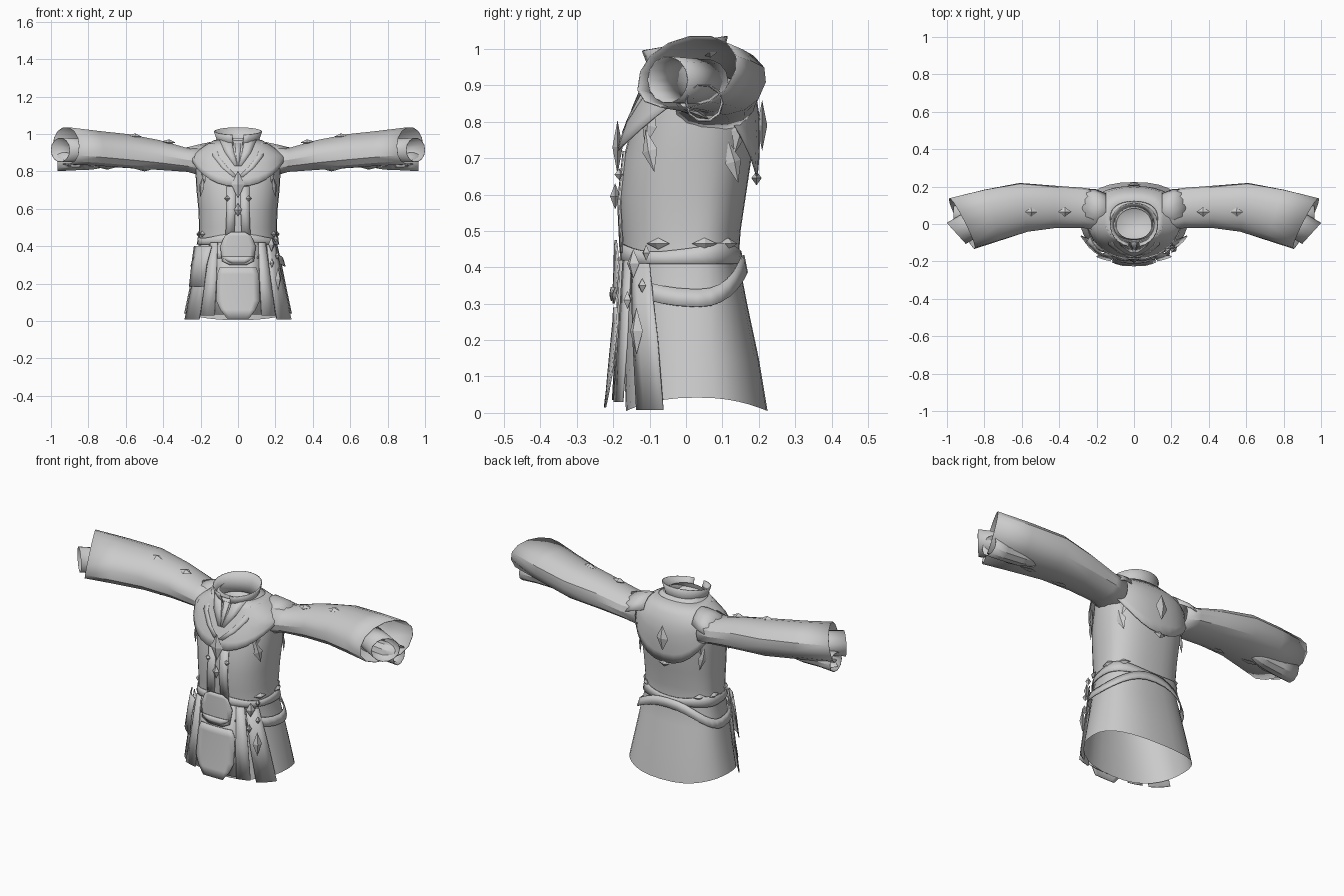
import bpy, bmesh
from math import sin, cos, pi, radians, asin, copysign
from mathutils import Vector

cube = bpy.data.objects.get("Cube")
if cube:
    bpy.data.objects.remove(cube, do_unlink=True)

cloth = bpy.data.materials.new("grey cloth")
cloth.use_nodes = True
cloth.diffuse_color = (0.6, 0.6, 0.6, 1)
cloth.node_tree.nodes["Principled BSDF"].inputs["Base Color"].default_value = (0.6, 0.6, 0.6, 1)

# Tunic silhouette: height, half width, front y, back y
PROFILE = [(0.0, .297, -.165, .225), (.15, .265, -.17, .2), (.3, .235, -.17, .168),
           (.42, .208, -.172, .145), (.5, .208, -.178, .15), (.6, .212, -.183, .165),
           (.7, .222, -.172, .18), (.8, .228, -.146, .188), (.88, .23, -.112, .18),
           (.93, .175, -.092, .155), (.98, .1, -.08, .1)]
MID_Y = 0.03
BOXY = 0.85


def boxed(k, power=BOXY):
    return copysign(abs(k) ** power, k)


def surf(a, z, off=0.0):
    """Point on the tunic at angle a (0 is front, positive to +x)."""
    z0 = min(max(z, 0), .979)
    for p, q in zip(PROFILE, PROFILE[1:]):
        if p[0] <= z0 <= q[0]:
            t = (z0 - p[0]) / (q[0] - p[0])
            hx, yf, yb = (p[i] + t * (q[i] - p[i]) for i in (1, 2, 3))
            break
    depth = (MID_Y - yf) if cos(a) > 0 else (yb - MID_Y)
    return Vector(((hx + off) * boxed(sin(a)), MID_Y - (depth + off) * boxed(cos(a)), z))


def angle_at(x, z):
    hx = surf(pi / 2, z).x
    return asin(boxed(max(-1, min(1, x / hx)), 1 / BOXY))


def finish(name, verts, faces, thick=0.0, angle=30):
    mesh = bpy.data.meshes.new(name)
    mesh.from_pydata([tuple(v) for v in verts], [], faces)
    bm = bmesh.new()
    bm.from_mesh(mesh)
    bmesh.ops.recalc_face_normals(bm, faces=bm.faces)
    bm.to_mesh(mesh)
    bm.free()
    mesh.materials.append(cloth)
    ob = bpy.data.objects.new(name, mesh)
    bpy.context.collection.objects.link(ob)
    bpy.ops.object.select_all(action='DESELECT')
    ob.select_set(True)
    bpy.context.view_layer.objects.active = ob
    bpy.ops.object.shade_smooth_by_angle(angle=radians(angle))
    if thick:
        mod = ob.modifiers.new("thickness", 'SOLIDIFY')
        mod.thickness = thick
        mod.offset = 0
    return ob


def grid(name, rows, closed=False, thick=0.0, angle=30):
    n = len(rows[0])
    faces = []
    for r in range(len(rows) - 1):
        for c in range(n if closed else n - 1):
            d = (c + 1) % n
            faces.append((r * n + c, r * n + d, (r + 1) * n + d, (r + 1) * n + c))
    return finish(name, [v for row in rows for v in row], faces, thick, angle)


def ring(centre, u, v, n=14, power=1.0):
    """Rounded section; a power below 1 makes its lower half boxier."""
    pts = []
    for i in range(n):
        c, s = cos(2 * pi * i / n), sin(2 * pi * i / n)
        if s < 0:
            c, s = boxed(c, power), boxed(s, power)
        pts.append(Vector(centre) + Vector(u) * c + Vector(v) * s)
    return pts


def wrap(name, top, bottom, off_top, off_bottom, steps=4, thick=.005):
    """Cloth around the whole body between two edge heights given by angle."""
    rows = []
    for s in range(steps + 1):
        t = s / steps
        row = []
        for i in range(32):
            a = 2 * pi * i / 32
            z = top(a) + t * (bottom(a) - top(a))
            row.append(surf(a, z, off_top + t * (off_bottom - off_top)))
        rows.append(row)
    return grid(name, rows, True, thick)


def panel(name, rows, side=1, cols=5):
    """Hanging cloth piece; rows hold height, two x edges and offset."""
    out = []
    for z, x0, x1, off in rows:
        a0, a1 = angle_at(side * x0, z), angle_at(side * x1, z)
        out.append([surf(a0 + (a1 - a0) * c / (cols - 1), z, off) for c in range(cols)])
    return grid(name, out, False, .005)


def diamond(name, pos, normal, up, w, h, d=.014):
    n, up = Vector(normal).normalized(), Vector(up)
    up = (up - n * up.dot(n)).normalized()
    s, p = up.cross(n), Vector(pos)
    verts = [p + up * h, p + s * w, p - up * h, p - s * w, p + n * d, p - n * d]
    faces = [(i, (i + 1) % 4, k) for i in range(4) for k in (4, 5)]
    return finish(name, verts, faces, angle=5)


def body_diamond(name, a, z, w, h, off=.02):
    return diamond(name, surf(a, z, off), (sin(a), -cos(a), 0), (0, 0, 1), w, h)


# Body and skirt
def hem(a):
    return .005 + .037 * sin(a) ** 2


body_rows = [[surf(2 * pi * i / 32, max(p[0], hem(2 * pi * i / 32))) for i in range(32)]
             for p in PROFILE]
grid("tunic_body", body_rows, True)
neck = [surf(2 * pi * i / 24, .955) for i in range(24)]
finish("neck_lining", neck + [Vector((0, .01, .84))], [(i, (i + 1) % 24, 24) for i in range(24)])

# Mantle over the shoulders, pointed at front and back
def mantle_edge(a):
    return .875 - (.155 if cos(a) > 0 else .225) * abs(cos(a)) ** 1.5


wrap("mantle", lambda a: .965, mantle_edge, .005, .022, 6)

# Standing collar, open at the front
collar = []
for t in (0, .5, 1):
    row = []
    for i in range(25):
        a = radians(14 + 332 * i / 24)
        r = .098 + .028 * t
        z = .93 + t * (.085 - .02 * cos(a))
        row.append(Vector((r * sin(a), -.005 - r * .93 * cos(a), z)))
    collar.append(row)
grid("collar", collar, False, .006)
for side, label in ((1, "left"), (-1, "right")):
    panel(label + "_lapel", [(.97, .03, .088, .014), (.9, .02, .065, .014),
                             (.83, .002, .018, .016)], side, 3)
    panel(label + "_mantle_trim", [(.95, .115, .14, .01), (.88, .095, .125, .016),
                                   (.82, .05, .08, .018), (.77, 0, .025, .02)], side, 3)
panel("neck_slit", [(.95, -.016, .016, .012), (.83, -.004, .004, .016)], 1, 3)

# Waist band and slung belt
wrap("waist_band", lambda a: .455 + .012 * cos(3 * a), lambda a: .41, .004, .008, 2)
def slung(a):
    return .355 - .04 * sin(a) ** 2 + (.055 * cos(a) ** 2 if cos(a) < 0 else .01 * cos(a))


wrap("slung_belt", lambda a: slung(a) + .024, lambda a: slung(a) - .024, .012, .016, 1)

# Front panels
panel("apron_back", [(.42, -.105, .105, .012), (.2, -.11, .11, .022), (.035, -.115, .115, .035)])
panel("apron", [(.29, -.085, .085, .028), (.25, -.1, .1, .03), (.11, -.1, .1, .045),
                (.06, -.08, .08, .051), (.015, -.05, .05, .058)], 1, 7)
panel("apron_knot", [(.475, -.035, .035, .018), (.455, -.065, .065, .021), (.4, -.085, .085, .025),
                     (.32, -.075, .075, .03), (.3, -.04, .04, .03)], 1, 7)
panel("knot_fold", [(.345, -.075, .075, .034), (.325, -.055, .055, .038), (.308, -.03, .03, .034)])
for side, label in ((1, "left"), (-1, "right")):
    panel(label + "_front_strip", [(.42, .1, .135, .018), (.2, .105, .16, .028),
                                   (.03, .11, .175, .042)], side, 3)
    panel(label + "_skirt_flap", [(.41, .14, .182, .02), (.2, .168, .232, .014),
                                  (.008, .2, .275, .01)], side, 4)
    panel(label + "_button_strip", [(.72, .012, .06, .005), (.58, .014, .06, .005),
                                    (.44, .02, .065, .007)], side, 3)
panel("hip_pouch", [(.4, .12, .2, .036), (.3, .145, .215, .036), (.185, .16, .23, .034)], -1, 4)

# Diamond ornaments on the body
for a, z, w, h, off in ((0, .73, .036, .075, .024), (0, .595, .021, .036, .012),
                        (.2, .655, .016, .016, .01), (-.2, .655, .016, .016, .01),
                        (pi, .79, .036, .07, .022), (pi, .645, .036, .02, .022),
                        (.82, .225, .024, .065, .03), (.78, .41, .024, .04, .032),
                        (.92, .35, .014, .02, .03), (.68, .31, .014, .025, .036),
                        (.98, .44, .012, .022, .026)):
    body_diamond("diamond_ornament", a, z, w, h, off)

# Sleeves: back edge, front edge, bottom, top, backward lean of the ridge
SLEEVE = [((.19, .18), (.19, -.04), .775, .935, 0), ((.27, .192), (.27, -.02), .798, .925, 0),
          ((.42, .203), (.42, -.02), .808, .968, .01), ((.61, .218), (.57, -.04), .818, 1.0, .02),
          ((.8, .182), (.72, -.085), .83, 1.018, .03), ((.99, .135), (.85, -.125), .838, 1.037, .035)]
for side, label in ((1, "left"), (-1, "right")):
    def at(x, y, z):
        return Vector((side * x, y, z))

    sections = []
    for b, f, lo, hi, lean in SLEEVE:
        b, f = at(*b, (lo + hi) / 2), at(*f, (lo + hi) / 2)
        sections.append(ring((b + f) / 2, (b - f) / 2, (0, lean, (hi - lo) / 2), power=.8))
    grid(label + "_sleeve", sections, True, .003)

    # Ragged cap where the mantle spills over the sleeve
    cap = []
    for x, r, z in ((.15, .08, .955), (.21, .105, .942), (.262, .105, .926)):
        cap.append([at(x + (.015 * (i % 2) if x > .25 else 0), .085 + r * sin(t), z - .09 * (1 - cos(t)))
                    for i, t in enumerate(radians(-75 + 25 * k) for k in range(7))])
    grid(label + "_shoulder_cap", cap, False, .004)

    # Inner wrist tube and the small roll below the sleeve
    across = at(.05, .055, 0)
    grid(label + "_wrist_tube", [ring(at(.76, .06, .91), across, (0, 0, .06)),
                                 ring(at(.95, -.05, .915), across, (0, 0, .064))], True, .003)
    grid(label + "_under_roll", [ring(at(x, y, .852), (0, r, 0), (0, 0, r), 10) for x, y, r in
                                 ((.66, .08, .02), (.78, .06, .043), (.88, .05, .047),
                                  (.965, .05, .052))], True, .003, 20)

    # Sleeve ornaments and ragged leaves
    for x, z in ((.37, .958), (.55, .99)):
        diamond(label + "_sleeve_diamond", at(x, .065, z), at(-.1, -.15, 1), (1, 0, 0), .026, .036)
    for x, z in ((.5, .815), (.7, .824), (.82, .822), (.91, .82)):
        diamond(label + "_sleeve_leaf", at(x, .03, z), (0, -.4, -1), (1, 0, 0), .04, .055, .008)
    for a, z, tilt in ((.85, .79, .3), (.95, .72, -.3), (2.3, .77, .3), (2.2, .69, -.3)):
        p = surf(side * a, z, .008)
        diamond(label + "_shoulder_leaf", p, (p.x, p.y - MID_Y, 0), (0, tilt, 1), .025, .06, .008)
    for a in (1.1, 1.7, 2.3):
        body_diamond(label + "_waist_leaf", side * a, .465, .035, .016, .003)
